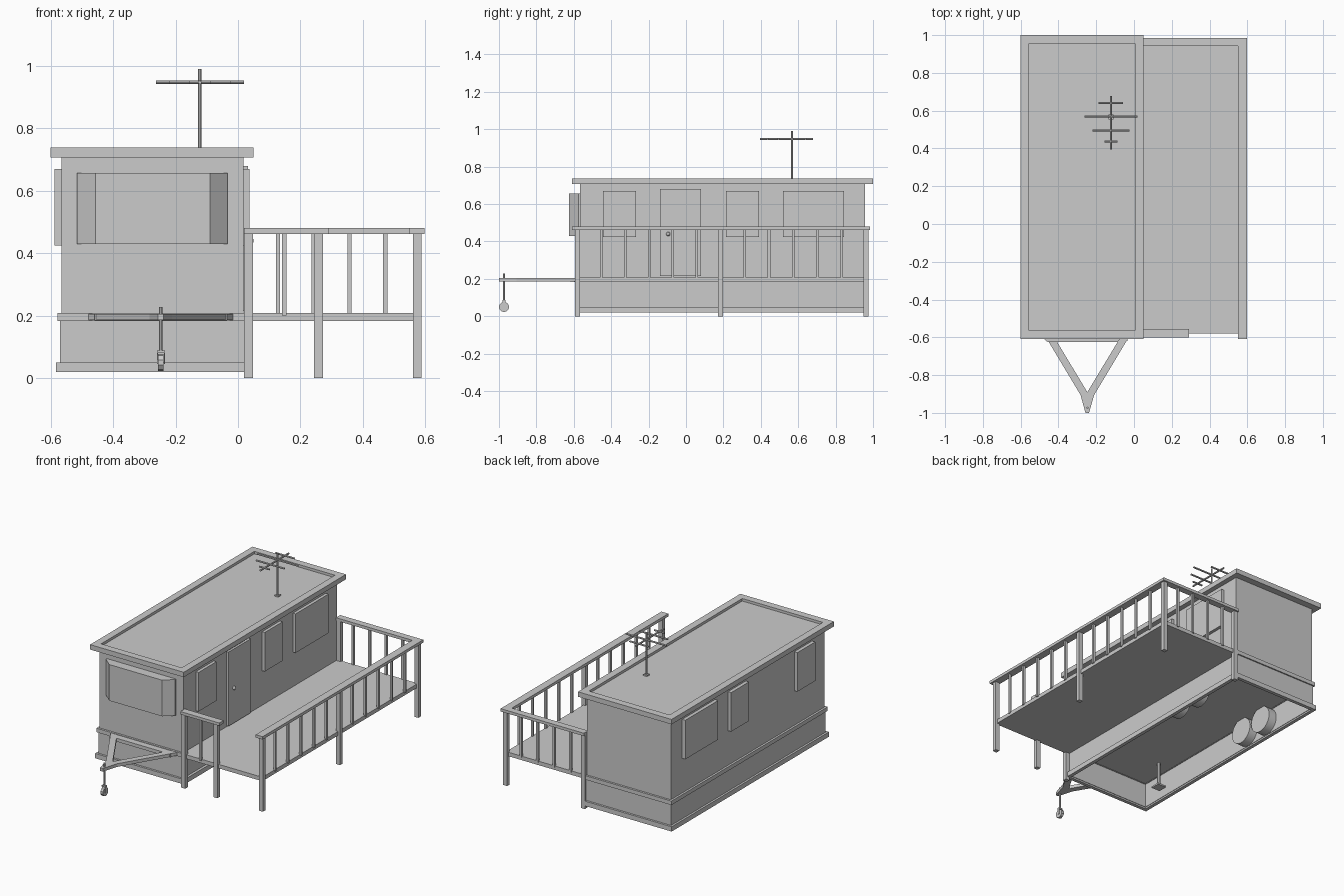
import bpy, bmesh, math
from mathutils import Vector, Matrix

if "Cube" in bpy.data.objects:
    bpy.data.objects.remove(bpy.data.objects["Cube"])


def finish(name, bm):
    bmesh.ops.recalc_face_normals(bm, faces=bm.faces)
    me = bpy.data.meshes.new(name)
    bm.to_mesh(me)
    bm.free()
    ob = bpy.data.objects.new(name, me)
    bpy.context.collection.objects.link(ob)
    return ob


def box(name, x, y, z):
    bm = bmesh.new()
    bmesh.ops.create_cube(bm, size=1)
    for v in bm.verts:
        for i, r in enumerate((x, y, z)):
            v.co[i] = r[0] if v.co[i] < 0 else r[1]
    return finish(name, bm)


def prism(name, pts, z0, z1):
    bm = bmesh.new()
    f = bm.faces.new([bm.verts.new((px, py, z0)) for px, py in pts])
    ext = bmesh.ops.extrude_face_region(bm, geom=[f])["geom"]
    bmesh.ops.translate(bm, vec=(0, 0, z1 - z0),
                        verts=[g for g in ext if isinstance(g, bmesh.types.BMVert)])
    return finish(name, bm)


def frame(name, x, y, z, w):
    # hollow rectangular band with wall width w
    bm = bmesh.new()
    rings = []
    for inset, h in ((0, z[0]), (0, z[1]), (w, z[1]), (w, z[0])):
        a, b, c, d = x[0] + inset, x[1] - inset, y[0] + inset, y[1] - inset
        rings.append([bm.verts.new((p, q, h)) for p, q in ((a, c), (b, c), (b, d), (a, d))])
    for i in range(4):
        r, s = rings[i], rings[(i + 1) % 4]
        for j in range(4):
            k = (j + 1) % 4
            bm.faces.new((r[j], r[k], s[k], s[j]))
    return finish(name, bm)


def rod(name, a, b, r, sides=8):
    a, b = Vector(a), Vector(b)
    bm = bmesh.new()
    rot = (b - a).to_track_quat('Z', 'Y').to_matrix().to_4x4()
    bmesh.ops.create_cone(bm, cap_ends=True, segments=sides, radius1=r, radius2=r,
                          depth=(b - a).length,
                          matrix=Matrix.Translation((a + b) / 2) @ rot)
    ob = finish(name, bm)
    if sides > 12:
        for p in ob.data.polygons:
            p.use_smooth = len(p.vertices) == 4
    return ob


# Cabin body and skirt (open underneath)
X0, X1, Y0, Y1 = -0.565, 0.018, -0.567, 0.957
box("cabin_walls", (X0, X1), (Y0, Y1), (0.185, 0.72))
frame("skirt", (-0.57, 0.02), (-0.572, 0.962), (0.03, 0.19), 0.012)
frame("skirt_bottom_trim", (-0.583, 0.036), (-0.585, 0.975), (0.02, 0.05), 0.022)
frame("floor_trim", (-0.578, 0.03), (-0.58, 0.97), (0.183, 0.208), 0.025)

# Roof with raised rim
frame("roof_rim", (-0.6, 0.05), (-0.61, 1.0), (0.707, 0.738), 0.045)
box("roof_deck", (-0.58, 0.03), (-0.59, 0.98), (0.708, 0.722))

# Windows on both long sides, door and knob
for i, (a, b) in enumerate(((-0.444, -0.267), (0.213, 0.39), (0.519, 0.845))):
    box(f"right_window_{i}", (X1 - 0.01, 0.037), (a, b), (0.425, 0.67))
    box(f"left_window_{i}", (-0.587, X0 + 0.01), (a, b), (0.425, 0.67))
box("door", (X1 - 0.01, 0.032), (-0.14, 0.08), (0.215, 0.68))
bm = bmesh.new()
bmesh.ops.create_uvsphere(bm, u_segments=10, v_segments=6, radius=0.011,
                          matrix=Matrix.Translation((0.04, -0.095, 0.44)))
finish("door_knob", bm)

# Front bay window
prism("bay_window", [(-0.515, -0.56), (-0.515, -0.575), (-0.457, -0.625), (-0.09, -0.625),
                     (-0.034, -0.575), (-0.034, -0.56)], 0.43, 0.657)

# Tow hitch and jockey wheel
prism("hitch_frame", [(-0.478, -0.58), (-0.283, -0.905), (-0.257, -1.0), (-0.238, -1.0),
                      (-0.211, -0.905), (-0.016, -0.58), (-0.06, -0.58), (-0.247, -0.89),
                      (-0.434, -0.58)], 0.186, 0.206)
box("hitch_crossbar", (-0.46, -0.035), (-0.62, -0.575), (0.184, 0.205))
rod("jockey_post", (-0.247, -0.973, 0.085), (-0.247, -0.973, 0.228), 0.006)
box("jockey_fork_top", (-0.26, -0.234), (-0.982, -0.964), (0.08, 0.088))
for i, x in enumerate((-0.26, -0.237)):
    box(f"jockey_fork_{i}", (x, x + 0.003), (-0.98, -0.966), (0.045, 0.085))
rod("jockey_wheel", (-0.256, -0.973, 0.05), (-0.238, -0.973, 0.05), 0.027, 10)

# Road wheels and jack inside the skirt
for i, (a, b) in enumerate(((-0.555, -0.5), (-0.045, 0.005))):
    for j, y in enumerate((0.385, 0.56)):
        rod(f"wheel_{i}_{j}", (a, y, 0.11), (b, y, 0.11), 0.082, 24)
rod("jack_post", (-0.46, -0.32, 0.03), (-0.46, -0.32, 0.185), 0.01)
box("jack_foot", (-0.49, -0.43), (-0.35, -0.29), (0.02, 0.03))

# Deck floor and posts
box("deck_floor", (0.02, 0.575), (-0.58, 0.963), (0.183, 0.208))
posts = [(0.034, -0.58), (0.258, -0.58), (0.574, -0.58), (0.574, 0.185),
         (0.574, 0.962), (0.034, 0.962)]
for i, (x, y) in enumerate(posts):
    box(f"deck_post_{i}", (x - 0.014, x + 0.014), (y - 0.013, y + 0.013), (0.0, 0.465))

# Handrails
box("front_handrail", (0.02, 0.29), (-0.6, -0.556), (0.462, 0.48))
box("side_handrail", (0.55, 0.598), (-0.61, 0.985), (0.462, 0.48))
box("back_handrail", (0.02, 0.56), (0.943, 0.985), (0.462, 0.48))

# Balusters
spots = [(0.148, -0.58)]
spots += [(0.128 + 0.1145 * i, 0.962) for i in range(4)]
for a, b in ((-0.58, 0.185), (0.185, 0.962)):
    spots += [(0.574, a + (b - a) * k / 6) for k in range(1, 6)]
for i, (x, y) in enumerate(spots):
    box(f"baluster_{i}", (x - 0.007, x + 0.007), (y - 0.007, y + 0.007), (0.2, 0.465))

# Roof antenna
ax, ay, az = -0.122, 0.567, 0.947
box("antenna_base", (ax - 0.013, ax + 0.013), (ay - 0.013, ay + 0.013), (0.72, 0.73))
rod("antenna_mast", (ax, ay, 0.72), (ax, ay, 0.99), 0.0055)
rod("antenna_boom", (ax, 0.395, az), (ax, 0.678, az), 0.0055)
for i, (y, h) in enumerate(((0.64, 0.065), (0.57, 0.141), (0.495, 0.098), (0.437, 0.035))):
    rod(f"antenna_bar_{i}", (ax - h, y, az), (ax + h, y, az), 0.0055)
